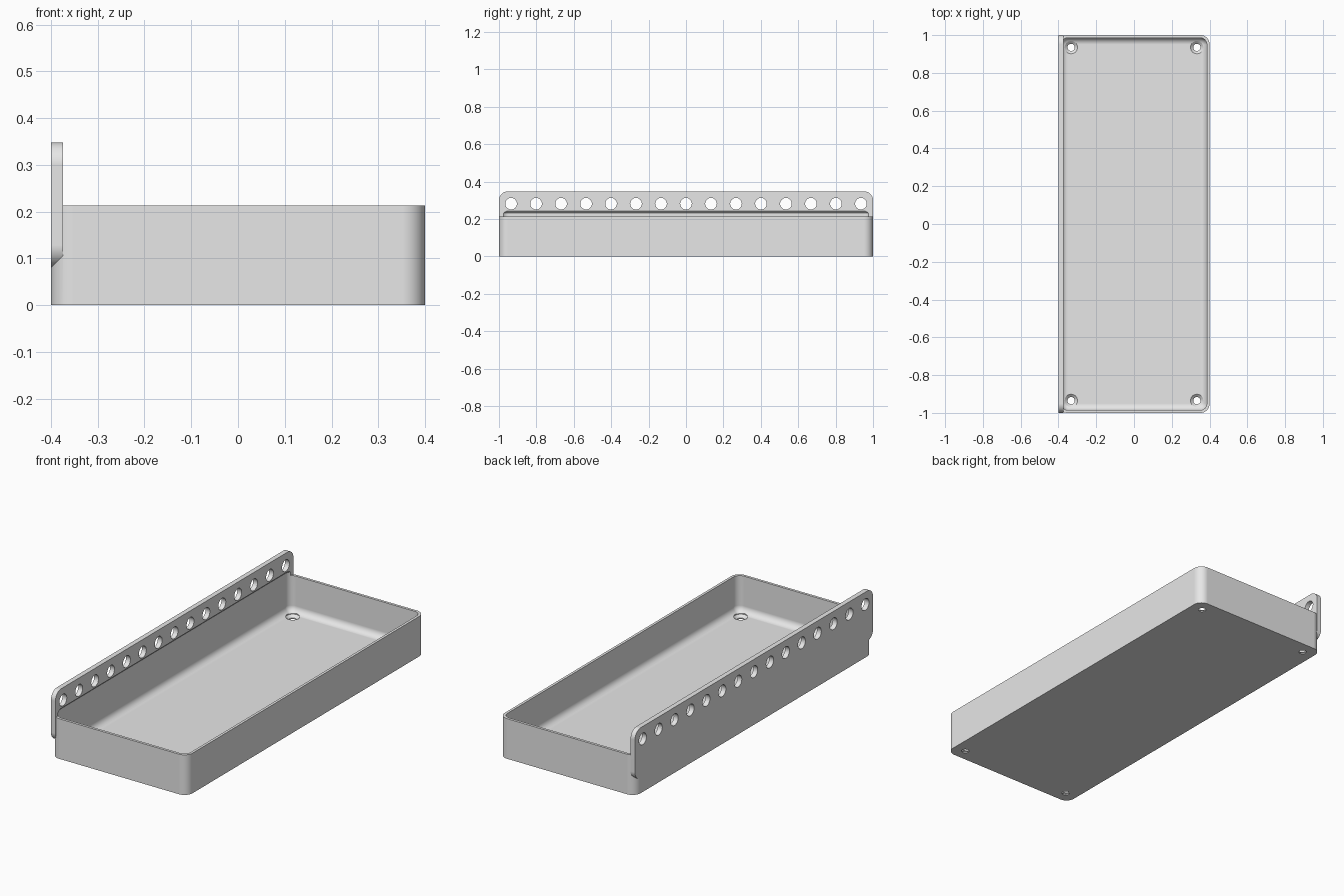
import bpy, bmesh, math
from mathutils import Matrix, Vector

cube = bpy.data.objects.get("Cube")
if cube:
    bpy.data.objects.remove(cube, do_unlink=True)

RIM_Z, FLOOR_Z = 0.213, 0.02      # tray rim and inner floor heights
CORNER = 0.048                    # outer corner radius
WALL = 0.014
FILLET = 0.035                    # inner floor fillet


def rounded_rect(hx, hy, r, z, steps=10):
    """Ring of points around a rounded rectangle."""
    ring = []
    for k, (sx, sy) in enumerate([(1, 1), (-1, 1), (-1, -1), (1, -1)]):
        for i in range(steps + 1):
            a = math.pi / 2 * (k + i / steps)
            ring.append(Vector((sx * (hx - r) + r * math.cos(a),
                                sy * (hy - r) + r * math.sin(a), z)))
    return ring


def circle(r, z, n=32):
    return [Vector((r * math.cos(math.tau * i / n), r * math.sin(math.tau * i / n), z))
            for i in range(n)]


def loft(name, rings, matrix=Matrix()):
    """Closed solid through matching rings."""
    bm = bmesh.new()
    loops = [[bm.verts.new(matrix @ p) for p in ring] for ring in rings]
    for low, high in zip(loops, loops[1:]):
        for i in range(len(low)):
            j = (i + 1) % len(low)
            bm.faces.new((low[i], low[j], high[j], high[i]))
    bm.faces.new(loops[0][::-1])
    bm.faces.new(loops[-1])
    bmesh.ops.recalc_face_normals(bm, faces=bm.faces)
    mesh = bpy.data.meshes.new(name)
    bm.to_mesh(mesh)
    bm.free()
    obj = bpy.data.objects.new(name, mesh)
    bpy.context.collection.objects.link(obj)
    return obj


def combine(target, other, operation):
    """Apply a boolean and discard the helper."""
    mod = target.modifiers.new("boolean", 'BOOLEAN')
    mod.object, mod.operation, mod.solver = other, operation, 'EXACT'
    bpy.context.view_layer.objects.active = target
    bpy.ops.object.modifier_apply(modifier=mod.name)
    bpy.data.objects.remove(other, do_unlink=True)


# Tray block with rounded vertical corners
tray = loft("tray", [rounded_rect(0.4, 1, CORNER, z) for z in (0, RIM_Z)])

# Upright mounting plate along one long side, standing in the yz plane
side = Matrix(((0, 0, 1, 0), (1, 0, 0, 0), (0, 1, 0, 0), (0, 0, 0, 1)))
plate = loft("mounting_plate",
             [rounded_rect(1, 0.134, CORNER, x) for x in (-0.4, -0.374)],
             Matrix.Translation((0, 0, 0.214)) @ side)
combine(tray, plate, 'UNION')

# Cavity with filleted floor; its sloped top undercuts the plate
hx, hy, r = 0.4 - WALL, 1 - WALL, CORNER - WALL + 0.003
rings = []
for i in range(9):
    a = math.pi / 2 * i / 8
    inset = FILLET * (1 - math.sin(a))
    rings.append(rounded_rect(hx - inset, hy - inset, max(r - inset, 0.002),
                              FLOOR_Z + FILLET * (1 - math.cos(a))))
rings.append(rounded_rect(hx, hy, r, 0.232))
rings.append(rounded_rect(hx - 0.026, hy - 0.026, r - 0.026, 0.258))
combine(tray, loft("cavity_cutter", rings), 'DIFFERENCE')

# Row of holes through the plate
for i in range(15):
    y = -0.935 + i * 1.87 / 14
    hole = loft("plate_hole_cutter", [circle(0.031, x) for x in (-0.45, -0.3)],
                Matrix.Translation((0, y, 0.282)) @ side)
    combine(tray, hole, 'DIFFERENCE')

# Countersunk holes in the floor corners
for sx in (-1, 1):
    for sy in (-1, 1):
        hole = loft("floor_hole_cutter",
                    [circle(0.019, -0.02), circle(0.019, 0.006),
                     circle(0.034, 0.019), circle(0.034, 0.06)],
                    Matrix.Translation((sx * 0.333, sy * 0.935, 0)))
        combine(tray, hole, 'DIFFERENCE')

# Plain grey finish
grey = bpy.data.materials.new("grey_plastic")
grey.use_nodes = True
colour = (0.8, 0.8, 0.8, 1)
grey.diffuse_color = colour
grey.node_tree.nodes["Principled BSDF"].inputs["Base Color"].default_value = colour
tray.data.materials.clear()
tray.data.materials.append(grey)
for face in tray.data.polygons:
    face.material_index = 0

# Smooth fillets, crisp edges, flat large faces
bpy.ops.object.select_all(action='DESELECT')
tray.select_set(True)
bpy.context.view_layer.objects.active = tray
bpy.ops.object.shade_smooth_by_angle(angle=math.radians(30))
weighted = tray.modifiers.new("weighted_normals", 'WEIGHTED_NORMAL')
weighted.keep_sharp = True
weighted.weight = 100
